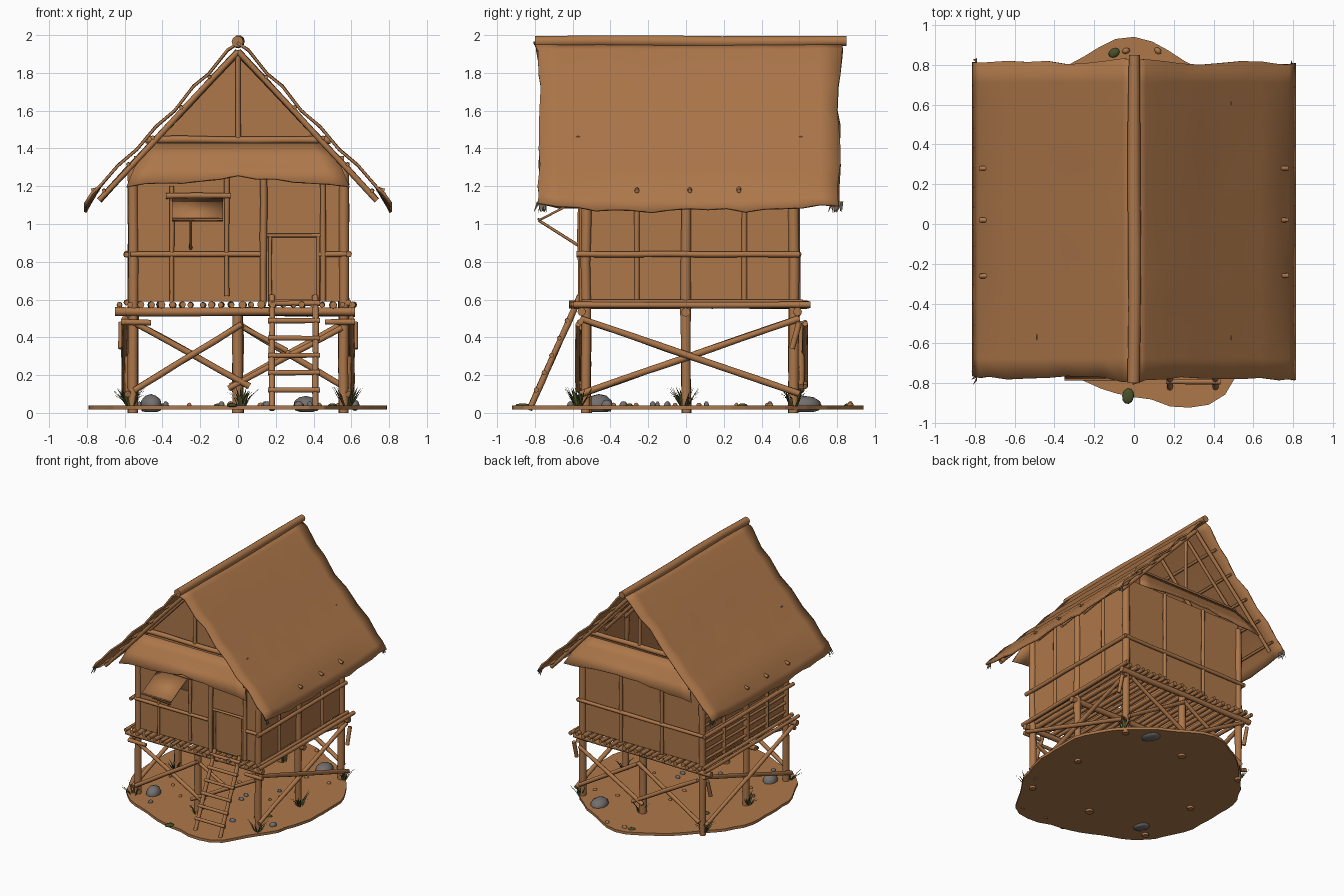
import bpy, bmesh, math, random
from mathutils import Vector, Matrix

if "Cube" in bpy.data.objects:
    bpy.data.objects.remove(bpy.data.objects["Cube"])
random.seed(4)
R = random.uniform


def mat(name, c):
    m = bpy.data.materials.new(name)
    m.diffuse_color = (*c, 1)
    m.use_nodes = True
    m.node_tree.nodes["Principled BSDF"].inputs["Base Color"].default_value = m.diffuse_color
    return m


WOOD = mat("brown wood", (0.42, 0.185, 0.068))
STONE = mat("grey stone", (0.17, 0.16, 0.155))
GRASS = mat("dark grass", (0.065, 0.08, 0.022))
STRAW = mat("grey straw", (0.16, 0.12, 0.09))


def finish(name, bm, m):
    me = bpy.data.meshes.new(name)
    bm.normal_update()
    bm.to_mesh(me)
    bm.free()
    me.materials.append(m)
    ob = bpy.data.objects.new(name, me)
    bpy.context.collection.objects.link(ob)
    return ob


def logs(name, items, n=8, m=WOOD):
    """Slightly bent, knotty poles between pairs of points."""
    bm = bmesh.new()
    for a, b, r in items:
        a, b = Vector(a), Vector(b)
        q = (b - a).to_track_quat('Z', 'Y')
        steps = max(1, min(5, int((b - a).length / 0.16)))
        rings = []
        for i in range(steps + 1):
            t = i / steps
            k = R(0.9, 1.1)
            off = Vector((R(-.12, .12) * r, R(-.12, .12) * r, 0))
            ring = []
            for j in range(n):
                w = 2 * math.pi * j / n
                ring.append(bm.verts.new(a.lerp(b, t) + q @ (off + Vector((math.cos(w), math.sin(w), 0)) * r * k)))
            rings.append(ring)
        for lo, hi in zip(rings, rings[1:]):
            for j in range(n):
                bm.faces.new((lo[j], lo[(j + 1) % n], hi[(j + 1) % n], hi[j])).smooth = True
        for cap in (rings[0][::-1], rings[-1]):
            f = bm.faces.new(cap)
            for e in f.edges:
                e.smooth = False
    return finish(name, bm, m)


def box(name, x0, x1, y0, y1, z0, z1):
    bm = bmesh.new()
    bmesh.ops.create_cube(bm, size=1)
    for v in bm.verts:
        v.co = Vector(((x0 + x1) / 2 + v.co.x * (x1 - x0), (y0 + y1) / 2 + v.co.y * (y1 - y0),
                       (z0 + z1) / 2 + v.co.z * (z1 - z0)))
    return finish(name, bm, WOOD)


def sheet(name, rows, thick):
    """Thin smooth sheet through a grid of points."""
    bm = bmesh.new()
    vs = [[bm.verts.new(p) for p in row] for row in rows]
    for a, b in zip(vs, vs[1:]):
        for j in range(len(a) - 1):
            bm.faces.new((a[j], a[j + 1], b[j + 1], b[j])).smooth = True
    bmesh.ops.recalc_face_normals(bm, faces=bm.faces)
    if sum(f.normal.z for f in bm.faces) * 1.0 < 0 or bm.faces[:][0].normal.z < 0:
        bmesh.ops.reverse_faces(bm, faces=bm.faces)
    ob = finish(name, bm, WOOD)
    s = ob.modifiers.new("thickness", 'SOLIDIFY')
    s.thickness = thick
    s.offset = -1
    return ob


# ground patch with an uneven outline
rad = [.79, .83, .82, .85, .94, .86, .8, .82, .79, .82, .85, .82, .87, .99, .86, .81]
bm = bmesh.new()
rim = []
for i in range(64):
    k, t = divmod(i / 4, 1)
    t = t * t * (3 - 2 * t)
    r = rad[int(k)] * (1 - t) + rad[(int(k) + 1) % 16] * t
    r += R(-.008, .008) if i % 16 else 0
    a = i * math.pi / 32
    rim.append(bm.verts.new((r * math.cos(a), min(.94, max(-.94, r * math.sin(a))), 0.018)))
base = bm.faces.new(rim)
top = bmesh.ops.extrude_face_region(bm, geom=[base])
for v in [g for g in top['geom'] if isinstance(g, bmesh.types.BMVert)]:
    v.co.z = 0.04
bmesh.ops.recalc_face_normals(bm, faces=bm.faces)
finish("ground_patch", bm, WOOD)

# stilts and wall posts
Y0, Y1 = -.53, .57
logs("corner_posts", [((x, y, 0), (x, y, 1.32), .027) for x in (-.555, .56) for y in (Y0, 0, Y1)], 10)
logs("middle_stilts", [((0, y, 0), (0, y, .56), .028) for y in (Y0, Y1)], 10)

# cross braces under the floor
br = []
for s in (-1, 1):
    br += [((s * .6, -.56, .5), (s * .6, .6, .1), .017), ((s * .585, -.56, .1), (s * .585, .6, .5), .017)]
    yy = -.57 if s < 0 else .61
    br += [((-.55, yy, .12), (.02, yy, .47), .016), ((-.55, yy + .02, .48), (.06, yy + .02, .14), .016)]
    br += [((.55, yy + .02, .47), (-.04, yy + .02, .14), .016), ((0, yy, .47), (.56, yy, .14), .016)] if s > 0 else \
          [((.03, yy + .02, .45), (.26, yy + .02, .33), .014), ((.55, yy + .02, .45), (-.05, yy + .02, .13), .015)]
    br += [((s * .62, -.56, .48), (s * .46, -.56, .48), .015), ((s * .62, .6, .48), (s * .62, .56, .34), .015)]
logs("cross_braces", br)

# floor beams and floor poles
logs("floor_beams", [((-.65, y, .535), (.62, y, .535), .022) for y in (-.55, 0, .59)])
logs("floor_poles", [((-.62 + i * .0535 + R(-.008, .008), -.6 + R(-.02, .01), .572),
                      (-.62 + i * .0535 + R(-.008, .008), .64 + R(-.01, .02), .572), R(.014, .02)) for i in range(24)])

# woven walls, front one left open at the window
W0, W1 = -.535, .575
for nm, a, b, c, d in (("left", -.55, -.34, .59, 1.36), ("right", -.08, .56, .59, 1.36),
                       ("lower", -.34, -.08, .59, 1.02), ("upper", -.34, -.08, 1.14, 1.36)):
    box("front_wall_" + nm, a, b, W0, W0 + .012, c, d)
box("back_wall", -.55, .56, W1 - .012, W1, .59, 1.36)
box("left_wall", -.55, -.538, W0, W1, .59, 1.34)
box("right_wall", .548, .56, W0, W1, .59, 1.34)

# wall frame poles
fr = []
for x in (-.59, .585):
    fr += [((x, -.58, .84), (x, .6, .84), .016), ((x, -.55, .585), (x, .62, .585), .014)]
    fr += [((x * .965, y, .59), (x * .965, y, 1.3), .014) for y in (-.26, .31)]
fr += [((-.57, -.55, .84), (.14, -.55, .84), .014), ((.43, -.55, .84), (.58, -.55, .84), .014),
       ((-.58, .595, .84), (.58, .595, .84), .015),
       ((-.35, -.55, .59), (-.35, -.55, 1.2), .012), ((-.06, -.55, .62), (-.06, -.55, 1.3), .013),
       ((.135, -.555, .58), (.135, -.555, 1.3), .018), ((.45, -.55, .59), (.45, -.55, 1.3), .015),
       ((-.19, .59, .59), (-.19, .59, 1.35), .014), ((.19, .59, .59), (.19, .59, 1.35), .014)]
logs("wall_frame", fr)
logs("left_slats", [((-.565, -.5, .63 + .07 * i), (-.565, .56, .63 + .07 * i), .011) for i in range(7)])

# door
box("door_panel", .16, .43, -.546, -.533, .6, .93)
logs("door_frame", [((.15, -.55, .94), (.44, -.55, .94), .01), ((.17, -.55, .59), (.17, -.55, .94), .009),
                    ((.425, -.55, .59), (.425, -.55, .94), .009)])

# window flap propped open by a stick
sheet("window_flap", [[(x, -.55, 1.145) for x in (-.35, -.08)], [(x, -.78, 1.025) for x in (-.35, -.08)]], .012)
logs("window_frame", [((-.38, -.555, 1.15), (-.04, -.555, 1.15), .014), ((-.35, -.78, 1.025), (-.08, -.78, 1.025), .006),
                      ((-.25, -.78, 1.02), (-.25, -.545, .87), .008)])

# ladder
lad = [((x, -.83, .015), (x, -.56, .62), .016) for x in (.18, .41)]
for i in range(6):
    z = .12 + .092 * i
    y = -.84 + (z - .015) * .446
    lad.append(((.16, y, z), (.435, y, z), .013))
logs("ladder", lad)

# thatched roof slopes
prof = [(0, 1.965), (.06, 1.925), (.16, 1.80), (.24, 1.735), (.34, 1.605), (.44, 1.52), (.54, 1.40),
        (.64, 1.315), (.735, 1.205), (.78, 1.13), (.815, 1.075)]
for s, nm in ((-1, "left"), (1, "right")):
    rows = []
    for k, (x, z) in enumerate(prof):
        row = []
        for j in range(17):
            t = j / 16
            y = -.775 + 1.585 * t
            if j in (0, 16):
                y += R(-.012, .012) + (.02 if j else -.02) * (k < 2)
            dz = R(-.012, .012) if k == 10 else R(-.003, .003) * (k > 0)
            if k > 8:
                dz += .035 * abs(2 * t - 1) ** 3
            row.append((s * x, y, z + dz))
        rows.append(row)
    sheet("roof_thatch_" + nm, rows, .014)
logs("ridge_pole", [((0, -.8, 1.966), (0, .85, 1.966), .03)], 10)

# straw ends hanging at the eave corners
bm = bmesh.new()
for s in (-1, 1):
    for ye in (-.76, .79):
        for i in range(7):
            y = ye + R(-.03, .03)
            p = Vector((s * .79, y, 1.12))
            bm.faces.new([bm.verts.new(v) for v in (p, p + Vector((0, .02, 0)), p + Vector((s * R(0, .03), R(-.02, .03), -.06)))])
finish("eave_straw", bm, STRAW)

# rafters, purlins and gable poles
ra = []
for s in (-1, 1):
    ra += [((0, y, 1.915), (s * .735, y, 1.125), .015) for y in (-.7, -.26, .02, .28, .73)]
    ra += [((s * x, -.75, 1.94 - 1.075 * x), (s * x, .79, 1.94 - 1.075 * x), .011) for x in (.15, .3, .45, .58, .71)]
    ra += [((s * .735, y, 1.185), (s * .775, y, 1.175), .012) for y in (-.26, .02, .28)]
for y in (-.57, .61):
    ra += [((-.49, y, 1.445), (.49, y, 1.445), .02), ((0, y, 1.44), (0, y, 1.92), .014)]
    ra += [((0, y, 1.905), (s * .5, y, 1.375), .013) for s in (-1, 1)]
logs("roof_frame", ra)

# filled front gable
bm = bmesh.new()
bm.faces.new([bm.verts.new(p) for p in ((-.5, -.55, 1.36), (.5, -.55, 1.36), (0, -.55, 1.9))])
g = finish("front_gable", bm, WOOD)
g.modifiers.new("thickness", 'SOLIDIFY').thickness = .012

# short thatch skirts under both gables
for s, y, nm in ((-1, -.57, "front"), (1, .61, "back")):
    rows = []
    for k in range(4):
        t = k / 3
        w = .47 + .12 * t
        rows.append([(-w + 2 * w * j / 12, y + s * (.03 + .14 * t),
                      1.43 - .2 * t + (R(-.012, .012) + .02 * math.cos(j / 12 * 6.28 + 3.1) if k == 3 else 0))
                     for j in range(13)])
    sheet("thatch_skirt_" + nm, rows, .012)

# grass tufts at the posts
bm = bmesh.new()
for cx in (-.57, .02, .58):
    for cy in (-.57, -.01, .57):
        if abs(cx) < .1 and abs(cy) < .1:
            continue
        for i in range(14):
            a, l = R(0, 6.28), R(.3, 1)
            d = Vector((math.cos(a), math.sin(a), 0))
            w = Vector((-d.y, d.x, 0)) * .007
            p = Vector((cx, cy, .035)) + d * .02
            mid = p + d * .03 * l + Vector((0, 0, R(.03, .06)))
            tip = p + d * .085 * l + Vector((0, 0, R(.05, .11)))
            v = [bm.verts.new(q) for q in (p - w, p + w, mid + w * .8, mid - w * .8, tip)]
            bm.faces.new(v[:4])
            bm.faces.new((v[3], v[2], v[4]))
finish("grass_tufts", bm, GRASS)


# rocks, pebbles and moss clumps
def lumps(name, items, m):
    bm = bmesh.new()
    for x, y, r, h in items:
        mx = Matrix.Translation((x, y, .04)) @ Matrix.Rotation(R(0, 3), 4, 'Z') @ Matrix.Diagonal((r, r * .75, h, 1))
        for v in bmesh.ops.create_icosphere(bm, subdivisions=2, radius=1, matrix=mx)['verts']:
            v.co.z = max(v.co.z, .004)
    for f in bm.faces:
        f.smooth = True
    finish(name, bm, m)


lumps("rocks", [(-.46, -.46, .075, .06), (.36, .63, .09, .05)] +
      [(R(-.55, .55), R(-.65, .65), R(.012, .025), .022) for i in range(9)] + [(.62, -.42, .03, .03)], STONE)
lumps("moss_clumps", [(-.03, -.865, .04, .01), (-.1, .86, .03, .01), (.5, -.3, .025, .01), (-.4, .3, .03, .01)], GRASS)
lumps("clods", [(-.04, .87, .02, .022), (.12, .87, .02, .015)] +
      [(R(-.6, .6), R(-.6, .6), R(.012, .02), .014) for i in range(8)], WOOD)
